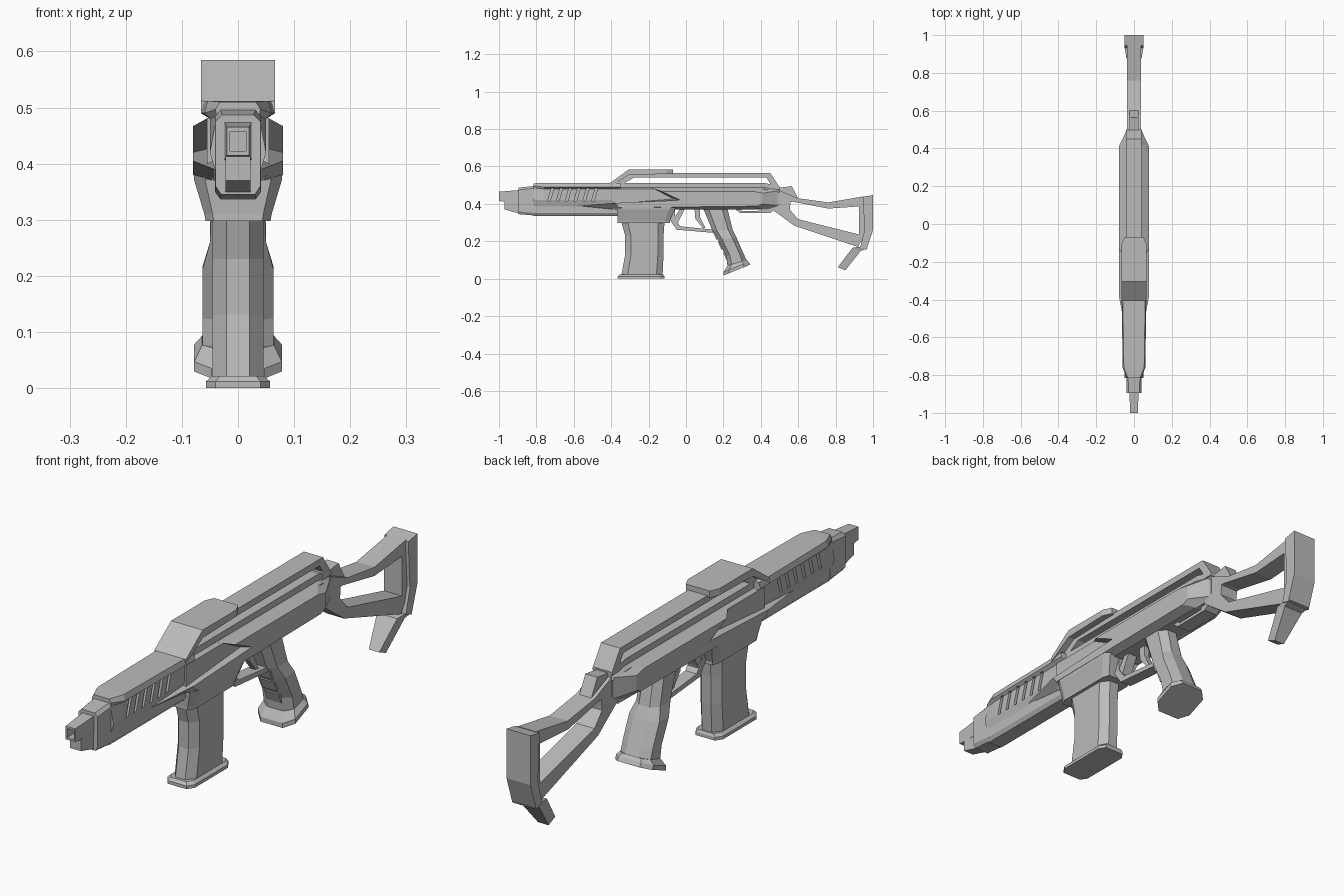
import bpy
import bmesh

if "Cube" in bpy.data.objects:
    bpy.data.objects.remove(bpy.data.objects["Cube"], do_unlink=True)

GREY = (0.50, 0.50, 0.50, 1)
mat = bpy.data.materials.new("plain grey")
mat.use_nodes = True
mat.diffuse_color = GREY
mat.node_tree.nodes["Principled BSDF"].inputs["Base Color"].default_value = GREY


def loft(name, rings, mirror=False):
    """Bridge rings of equal length and cap both ends."""
    bm = bmesh.new()
    loops = [[bm.verts.new(p) for p in ring] for ring in rings]
    n = len(loops[0])
    for a, b in zip(loops, loops[1:]):
        for i in range(n):
            j = (i + 1) % n
            bm.faces.new((a[i], a[j], b[j], b[i]))
    bm.faces.new(loops[0])
    bm.faces.new(loops[-1])
    bmesh.ops.recalc_face_normals(bm, faces=bm.faces)
    mesh = bpy.data.meshes.new(name)
    bm.to_mesh(mesh)
    bm.free()
    mesh.materials.append(mat)
    ob = bpy.data.objects.new(name, mesh)
    bpy.context.collection.objects.link(ob)
    if mirror:
        ob.modifiers.new("mirror", 'MIRROR').use_bisect_axis[0] = False
    return ob


def side(pts, x):
    return [(x, y, z) for y, z in pts]


def prism(name, pts, half):
    """Side outline (y, z) given thickness across x."""
    return loft(name, [side(pts, -half), side(pts, half)])


def section(y, half_pts):
    """Cross-section at y from the right-hand half outline (x, z)."""
    return ([(x, y, z) for x, z in half_pts] +
            [(-x, y, z) for x, z in reversed(half_pts)])


def octagon(yf, zf, yr, zr, w, front=0.45, rear=0.45, cut=0.22):
    """Eight-sided ring from its front point to its rear point."""
    def at(t):
        return yf + (yr - yf) * t, zf + (zr - zf) * t
    half = [(w * front, *at(0)), (w, *at(cut)), (w, *at(1 - cut)), (w * rear, *at(1))]
    return half + [(-x, y, z) for x, y, z in reversed(half)]


def cut(target, cutter):
    mod = target.modifiers.new("cut", 'BOOLEAN')
    mod.operation, mod.solver, mod.object = 'DIFFERENCE', 'EXACT', cutter
    bpy.context.view_layer.objects.active = target
    bpy.ops.object.modifier_apply(modifier=mod.name)
    bpy.data.objects.remove(cutter, do_unlink=True)


# Muzzle with a square bore, and the lug below it
muzzle = loft("muzzle", [section(-1, [(.02, .465), (.02, .415)]),
                         section(-.88, [(.025, .475), (.025, .405)])])
cut(muzzle, loft("bore", [section(-1.02, [(.014, .457), (.014, .423)]),
                          section(-.95, [(.014, .457), (.014, .423)])]))
prism("muzzle_lug", [(-.97, .415), (-.97, .37), (-.88, .345), (-.88, .415)], .022)

# Front block and handguard
block = [(.028, .487), (.04, .475), (.04, .36), (.03, .345)]
loft("front_block", [section(-.895, block),
                     section(-.8, [(.032, .497), (.041, .485), (.041, .35), (.032, .337)])])
lower = [(.05, .42), (.04, .385), (.04, .35), (.03, .335)]
guard = loft("handguard", [
    section(-.815, [(.032, .51), (.04, .497), (.038, .485)] + lower),
    section(-.76, [(.054, .512), (.06, .49), (.05, .48)] + lower),
    section(-.35, [(.06, .512), (.066, .49), (.05, .48)] + lower)])

# Slanted cooling slots in both handguard sides
for i in range(6):
    y = -.74 + i * .047
    slot = [(y, .415), (y + .014, .415), (y + .034, .484), (y + .02, .484)]
    for s in (-1, 1):
        cut(guard, loft("slot", [side(slot, s * .036), side(slot, s * .1)]))

# Receiver core and stepped side panels
core = [(.04, .512), (.04, .488), (.055, .48), (.055, .385), (.045, .37)]
loft("receiver", [section(-.39, core), section(.42, core),
                  section(.5, [(.035, .492), (.036, .475), (.04, .46), (.04, .40), (.034, .385)])])
panel_in = [(-.19, .488), (.42, .488), (.49, .47), (.49, .39),
            (.42, .37), (-.38, .37), (-.58, .39), (-.08, .43)]
panel_out = [(-.13, .467), (.36, .467), (.41, .457), (.41, .40),
             (.38, .388), (-.36, .38), (-.38, .405), (-.03, .42)]
loft("side_panel", [side(panel_in, .042), side(panel_out, .08)], mirror=True)

# Top rail bridge and front hump
prism("top_rail", [(-.37, .51), (-.31, .565), (.45, .565), (.5, .49), (.5, .48), (.44, .48),
                   (.45, .51), (.43, .54), (-.28, .54), (-.33, .51)], .04)


def slab(x, y, z, t):
    return [(-x, y, z), (x, y, z), (x, y, z - t), (-x, y, z - t)]


loft("top_hump", [slab(.066, -.405, .512, .018), slab(.066, -.305, .585, .03),
                  slab(.066, -.105, .585, .025), slab(.05, -.07, .585, .025)])

# Magazine well, magazine and floor plate
loft("magazine_well", [octagon(yf, z, yr, z, w, .75, .85, .1) for yf, yr, z, w in
                       [(-.38, -.04, .39, .08), (-.37, -.06, .37, .078),
                        (-.365, -.085, .31, .06), (-.365, -.085, .298, .058)]])
loft("magazine", [octagon(yf, z, yr, z, .045, cut=.15) for yf, yr, z in
                  [(-.345, -.115, .3), (-.325, -.12, .23), (-.325, -.12, .13), (-.345, -.125, .02)]])
loft("magazine_floor", [octagon(yf, z, yr, z, w, .7, .7, .1) for yf, yr, z, w in
                        [(-.355, -.12, .022, .046), (-.365, -.115, .012, .057),
                         (-.365, -.115, 0, .057)]])

# Pistol grip with finger ridges and flared foot
loft("grip", [octagon(*r) for r in [
    (.09, .38, .22, .38, .045), (.14, .26, .25, .26, .05), (.17, .21, .27, .22, .063),
    (.215, .12, .305, .14, .063), (.222, .065, .325, .095, .063)]])
loft("grip_foot", [octagon(*r, .6, .6) for r in [
    (.222, .07, .325, .1, .064), (.2, .035, .335, .09, .078), (.2, .017, .343, .075, .078)]])
for i in range(3):
    y, z = .15 + i * .027, .25 - i * .055
    prism("finger_ridge", [(y - .005, z), (y + .012, z - .04), (y + .05, z - .03),
                           (y + .04, z + .01)], .03)

# Trigger guard and trigger
prism("trigger_guard", [(-.09, .32), (-.05, .262), (.15, .245), (.15, .262), (-.03, .28),
                        (-.06, .32), (-.06, .375), (-.09, .375)], .024)
prism("guard_brace", [(-.03, .375), (-.005, .375), (-.04, .305), (-.05, .27), (-.075, .31)], .02)
prism("trigger", [(.045, .375), (.075, .375), (.075, .33), (.105, .27), (.09, .27), (.05, .32)], .012)

# Rear sight block and under-strut
loft("rear_block", [side([(.49, .44), (.49, .485), (.565, .495), (.6, .43)], -.025),
                    side([(.49, .44), (.49, .485), (.565, .495), (.6, .43)], .025)])
prism("rear_strut", [(.26, .375), (.29, .35), (.45, .352), (.5, .39), (.43, .375),
                     (.43, .364), (.3, .362), (.29, .378)], .03)

# Open skeleton stock
prism("stock_upper", [(.42, .47), (.5, .472), (.6, .43), (.76, .408), (.95, .44),
                      (.95, .388), (.76, .375), (.57, .412), (.48, .40)], .038)
prism("stock_lower", [(.44, .385), (.58, .283), (.92, .17), (.95, .23), (.6, .318),
                      (.555, .37), (.56, .42), (.48, .45)], .038)
prism("stock_post", [(.925, .43), (.925, .2), (.97, .2), (.97, .44)], .038)
prism("butt_plate", [(.945, .437), (1, .447), (1, .26), (.965, .155), (.93, .165),
                     (.955, .26)], .05)
hook = [[(.97, .16), (.925, .17)], [(.935, .15), (.89, .165)], [(.852, .045), (.812, .062)]]
loft("butt_hook", [[(-w, *a), (w, *a), (w, *b), (-w, *b)]
                   for (a, b), w in zip(hook, (.048, .042, .022))])
